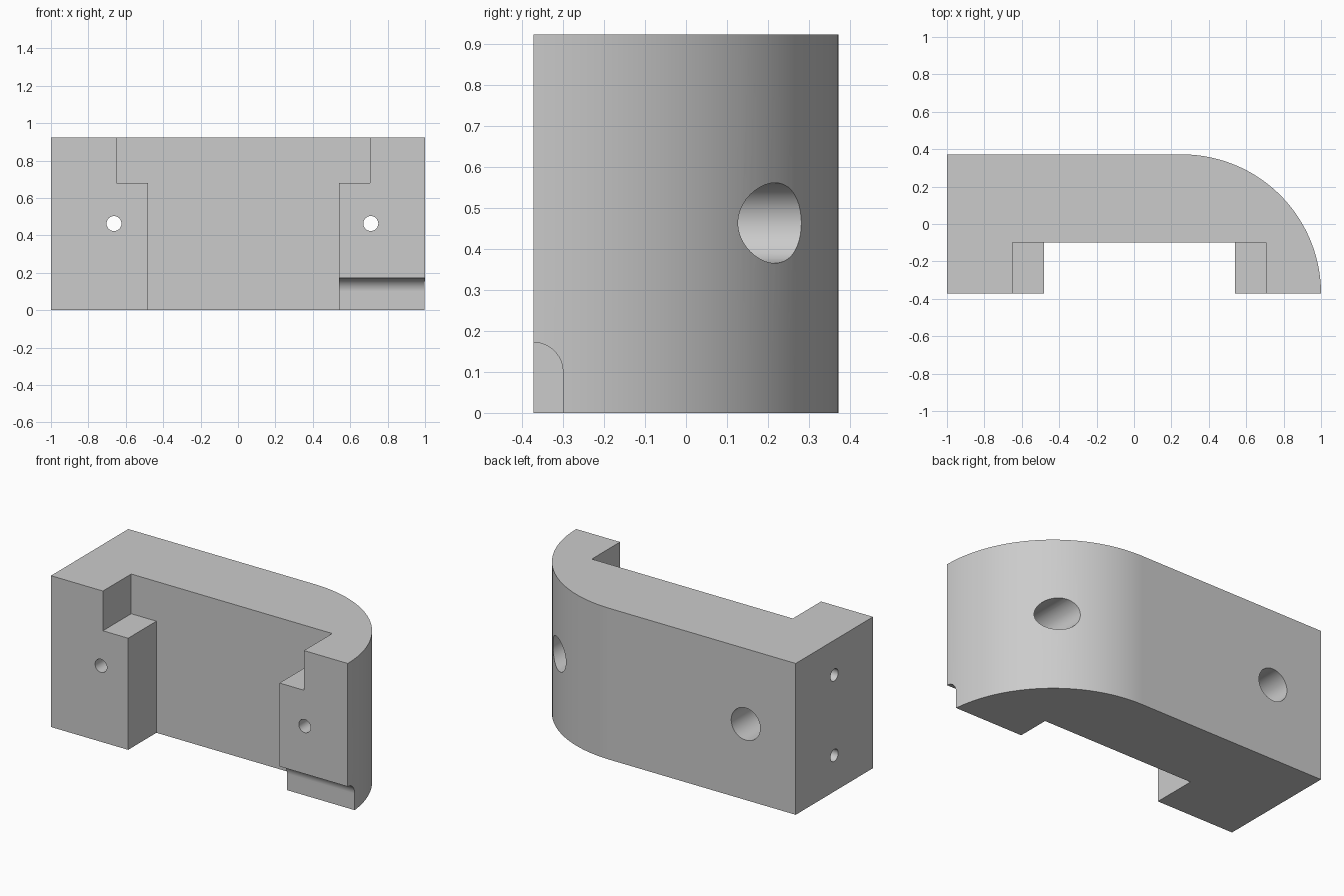
import bpy, bmesh, math
from mathutils import Matrix, Vector

cube = bpy.data.objects.get("Cube")
if cube:
    bpy.data.objects.remove(cube, do_unlink=True)

HALF = 0.372          # half depth
HEIGHT = 0.922
RADIUS = 2 * HALF     # rounded corner
RECESS = -0.10        # back wall of the front recess
MID = 0.463           # height of the bolt holes

grey = bpy.data.materials.new("plain_grey")
grey.use_nodes = True
grey.diffuse_color = (0.6, 0.6, 0.6, 1)
grey.node_tree.nodes["Principled BSDF"].inputs["Base Color"].default_value = (0.6, 0.6, 0.6, 1)


def arc(cx, cy, r, a0, a1, n):
    angles = [math.radians(a0 + (a1 - a0) * i / n) for i in range(n + 1)]
    return [(cx + r * math.cos(a), cy + r * math.sin(a)) for a in angles]


def finish(name, bm):
    bmesh.ops.recalc_face_normals(bm, faces=bm.faces)
    mesh = bpy.data.meshes.new(name)
    bm.to_mesh(mesh)
    bm.free()
    mesh.materials.append(grey)
    obj = bpy.data.objects.new(name, mesh)
    bpy.context.collection.objects.link(obj)
    return obj


def prism(name, points, to_3d, sweep):
    bm = bmesh.new()
    face = bm.faces.new([bm.verts.new(to_3d(*p)) for p in points])
    ext = bmesh.ops.extrude_face_region(bm, geom=[face])
    verts = [g for g in ext["geom"] if isinstance(g, bmesh.types.BMVert)]
    bmesh.ops.translate(bm, verts=verts, vec=sweep)
    return finish(name, bm)


def box(name, low, high):
    bm = bmesh.new()
    low, high = Vector(low), Vector(high)
    bmesh.ops.create_cube(bm, size=1, matrix=Matrix.Translation((low + high) / 2)
                          @ Matrix.Diagonal((*(high - low), 1)))
    return finish(name, bm)


def rod(name, start, end, radius):
    bm = bmesh.new()
    start, end = Vector(start), Vector(end)
    axis = end - start
    turn = axis.to_track_quat('Z', 'Y').to_matrix().to_4x4()
    bmesh.ops.create_cone(bm, cap_ends=True, segments=40, radius1=radius, radius2=radius,
                          depth=axis.length, matrix=Matrix.Translation((start + end) / 2) @ turn)
    return finish(name, bm)


# Body: plan outline with two front legs and one rounded corner
outline = [(-1, HALF), (-1, -HALF), (-0.48, -HALF), (-0.48, RECESS),
           (0.54, RECESS), (0.54, -HALF)]
outline += arc(1 - RADIUS, -HALF, RADIUS, 0, 90, 48)
body = prism("bracket_body", outline, lambda x, y: (x, y, 0), (0, 0, HEIGHT))

# Steps at the top of both legs
cutters = [box("left_step_cutter", (-0.65, -0.6, 0.68), (-0.3, RECESS, 1.2)),
           box("right_step_cutter", (0.4, -0.6, 0.68), (0.705, RECESS, 1.2))]

# Rounded groove along the foot of one leg
groove = [(-0.5, -0.1), (-0.3, -0.1)] + arc(-HALF, 0.1, 0.072, 0, 90, 12) + [(-0.5, 0.172)]
cutters.append(prism("groove_cutter", groove, lambda y, z: (0.5, y, z), (0.7, 0, 0)))

# Bolt holes, counterbored from the back
for x in (-0.663, 0.71):
    cutters.append(rod("bolt_cutter", (x, -0.6, MID), (x, 0.1, MID), 0.04))
    cutters.append(rod("counterbore_cutter", (x, -0.17, MID), (x, 0.6, MID), 0.098))

# Blind holes in the flat end
for z in (0.22, 0.71):
    cutters.append(rod("end_hole_cutter", (-1.2, 0, z), (-0.72, 0, z), 0.037))

bpy.context.view_layer.objects.active = body
body.select_set(True)
for cutter in cutters:
    cutter.hide_render = True
    cut = body.modifiers.new("cut", 'BOOLEAN')
    cut.operation = 'DIFFERENCE'
    cut.solver = 'EXACT'
    cut.object = cutter
    bpy.ops.object.modifier_apply(modifier=cut.name)
    bpy.data.objects.remove(cutter, do_unlink=True)

# Smooth curves with crisp edges
bpy.ops.object.shade_smooth_by_angle(angle=math.radians(30))
weighted = body.modifiers.new("weighted_normals", 'WEIGHTED_NORMAL')
weighted.keep_sharp = True
